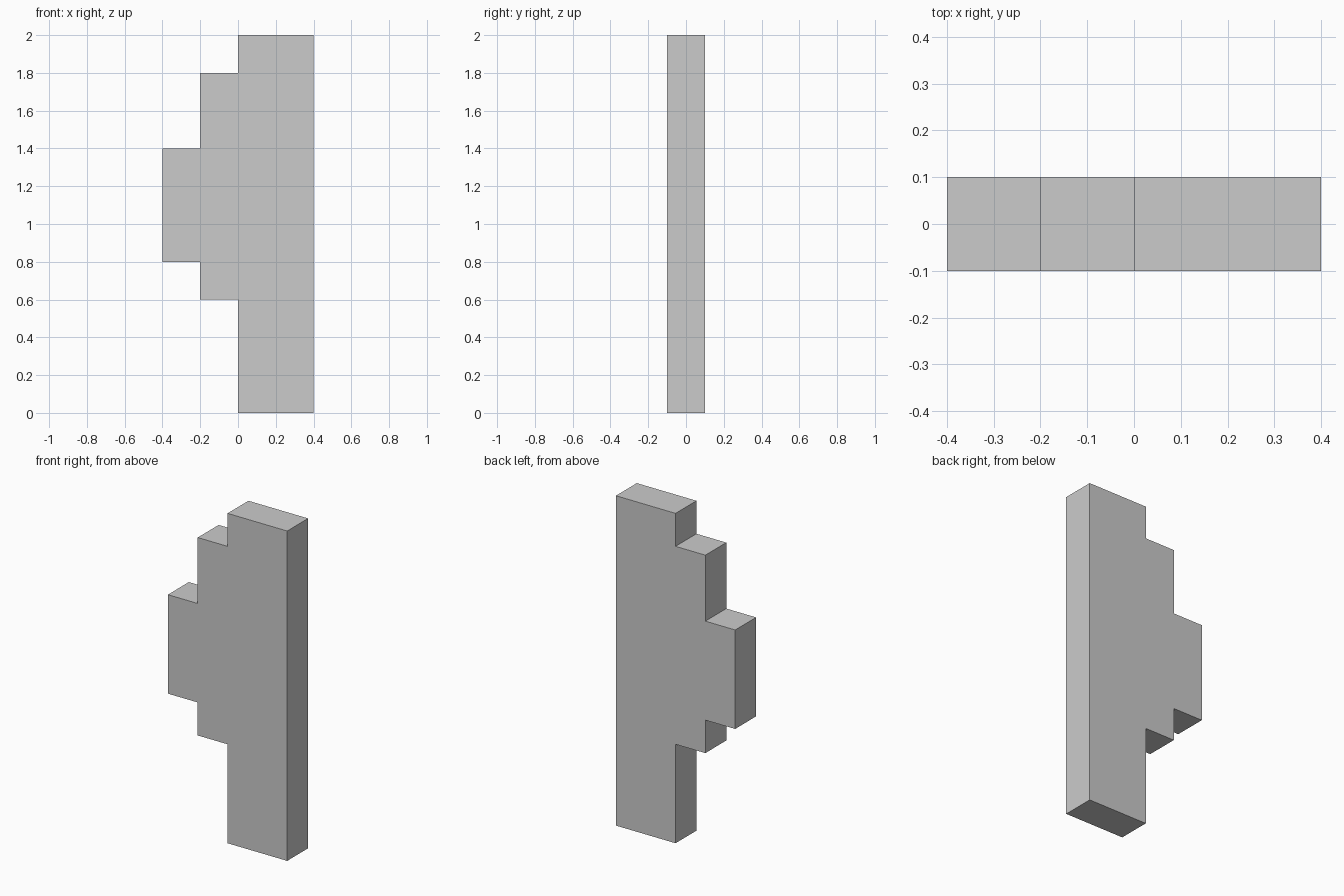
import bpy
import bmesh

if "Cube" in bpy.data.objects:
    bpy.data.objects.remove(bpy.data.objects["Cube"])

# Stepped outline in the front view (x, z)
PROFILE = [(0, 0), (0.4, 0), (0.4, 2), (0, 2), (0, 1.8), (-0.2, 1.8),
           (-0.2, 1.4), (-0.4, 1.4), (-0.4, 0.8), (-0.2, 0.8),
           (-0.2, 0.6), (0, 0.6)]
DEPTH = 0.2


def extrude_profile(name, points, depth):
    """Fill an outline in the xz plane and extrude it along y, centred."""
    bm = bmesh.new()
    face = bm.faces.new([bm.verts.new((x, -depth / 2, z)) for x, z in points])
    result = bmesh.ops.extrude_face_region(bm, geom=[face], use_keep_orig=True)
    moved = [g for g in result["geom"] if isinstance(g, bmesh.types.BMVert)]
    bmesh.ops.translate(bm, verts=moved, vec=(0, depth, 0))
    bmesh.ops.recalc_face_normals(bm, faces=bm.faces[:])
    mesh = bpy.data.meshes.new(name)
    bm.to_mesh(mesh)
    bm.free()
    obj = bpy.data.objects.new(name, mesh)
    bpy.context.collection.objects.link(obj)
    return obj


# Upright slab with stepped left edge
extrude_profile("stepped_slab", PROFILE, DEPTH)
